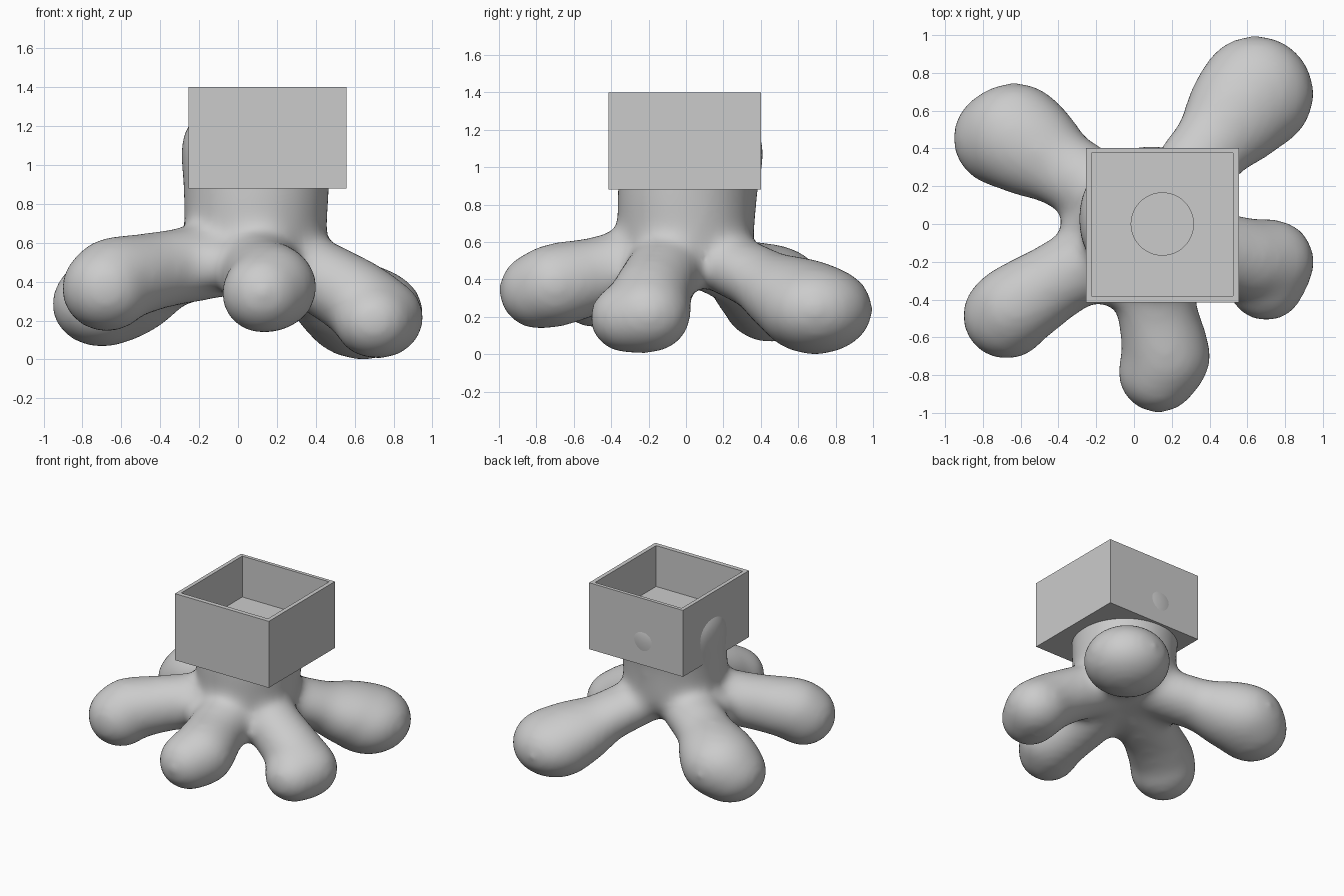
import bpy
import bmesh
from mathutils import Vector, Matrix

cube = bpy.data.objects.get("Cube")
if cube:
    bpy.data.objects.remove(cube, do_unlink=True)

# Single grey material
grey = bpy.data.materials.new("plain grey")
grey.use_nodes = True
grey.diffuse_color = (0.6, 0.6, 0.6, 1)
bsdf = next(n for n in grey.node_tree.nodes if n.type == 'BSDF_PRINCIPLED')
bsdf.inputs["Base Color"].default_value = (0.6, 0.6, 0.6, 1)
bsdf.inputs["Roughness"].default_value = 0.7

GROW = 0.015  # makes up for the shrinkage of smoothing


def make_object(name, bm):
    mesh = bpy.data.meshes.new(name)
    bm.to_mesh(mesh)
    bm.free()
    obj = bpy.data.objects.new(name, mesh)
    bpy.context.scene.collection.objects.link(obj)
    mesh.materials.append(grey)
    return obj


def activate(obj):
    bpy.ops.object.select_all(action='DESELECT')
    obj.select_set(True)
    bpy.context.view_layer.objects.active = obj


def apply_modifier(obj, kind, **settings):
    mod = obj.modifiers.new(kind.title(), kind)
    for key, value in settings.items():
        setattr(mod, key, value)
    activate(obj)
    bpy.ops.object.modifier_apply(modifier=mod.name)


def add_box(bm, low, high):
    low, high = Vector(low), Vector(high)
    matrix = Matrix.Translation((low + high) / 2) @ Matrix.Diagonal((*(high - low), 1))
    bmesh.ops.create_cube(bm, size=1, matrix=matrix)


def add_limb(bm, flatten, balls, steps=8):
    """Chain of overlapping balls whose size eases between the given ones."""
    for a, b in zip(balls, balls[1:]):
        for i in range(steps + 1):
            t = i / steps
            ease = t * t * (3 - 2 * t)
            centre = Vector(a[:3]).lerp(Vector(b[:3]), t)
            r = a[3] + (b[3] - a[3]) * ease + GROW
            matrix = Matrix.Translation(centre) @ Matrix.Diagonal((r, r, r * flatten, 1))
            bmesh.ops.create_icosphere(bm, subdivisions=3, radius=1, matrix=matrix)


# Body: trunk, five bulbous legs and the webs between them; balls are x, y, z, radius
bm = bmesh.new()
limbs = [
    # trunk
    (0.75, [(0.09, 0, 0.63, 0.355), (0.095, 0.005, 0.85, 0.363), (0.092, 0.03, 1.08, 0.378)]),
    # back left leg
    (0.78, [(0.2, 0.15, 0.52, 0.19), (0.4, 0.4, 0.4, 0.2),
            (0.61, 0.66, 0.265, 0.285), (0.645, 0.69, 0.24, 0.3)]),
    # back right leg
    (0.86, [(-0.05, 0.1, 0.53, 0.19), (-0.36, 0.28, 0.44, 0.195),
            (-0.63, 0.465, 0.335, 0.275), (-0.7, 0.455, 0.285, 0.25)]),
    # front right leg
    (0.96, [(-0.05, -0.1, 0.52, 0.19), (-0.38, -0.28, 0.465, 0.195),
            (-0.64, -0.445, 0.41, 0.218), (-0.675, -0.485, 0.365, 0.224)]),
    # front leg
    (0.96, [(0.1, -0.15, 0.52, 0.19), (0.12, -0.45, 0.43, 0.2),
            (0.175, -0.7, 0.37, 0.222), (0.13, -0.785, 0.34, 0.207)]),
    # front left leg
    (0.92, [(0.2, -0.05, 0.52, 0.19), (0.45, -0.14, 0.41, 0.195), (0.62, -0.19, 0.31, 0.205),
            (0.73, -0.2, 0.215, 0.217), (0.7, -0.31, 0.195, 0.197)]),
    # webs
    (1, [(0, 0, 0.5, 0.12), (-0.26, 0, 0.49, 0.12)]),
    (1, [(0, 0, 0.5, 0.12), (-0.11, -0.31, 0.49, 0.12)]),
]
for flatten, balls in limbs:
    add_limb(bm, flatten, balls)
body = make_object("legged_body", bm)
apply_modifier(body, 'REMESH', mode='VOXEL', voxel_size=0.025)
apply_modifier(body, 'SMOOTH', factor=0.5, iterations=40)

# Square open planter
bm = bmesh.new()
add_box(bm, (-0.255, -0.415, 0.88), (0.557, 0.402, 1.4))
planter = make_object("square_planter", bm)

# Cavity and round well, cut from planter and body
bm = bmesh.new()
add_box(bm, (-0.225, -0.38, 1.08), (0.525, 0.375, 1.6))
cavity = make_object("cavity_cutter", bm)
bm = bmesh.new()
bmesh.ops.create_cone(bm, cap_ends=True, segments=48, radius1=0.165, radius2=0.165,
                      depth=0.3, matrix=Matrix.Translation((0.15, 0, 1.05)))
well = make_object("well_cutter", bm)
for cutter in (cavity, well):
    cutter.hide_render = True
    for part in (planter, body):
        apply_modifier(part, 'BOOLEAN', operation='DIFFERENCE', solver='EXACT', object=cutter)
    bpy.data.objects.remove(cutter, do_unlink=True)

for part in (body, planter):
    activate(part)
    bpy.ops.object.shade_smooth_by_angle(angle=0.6)
